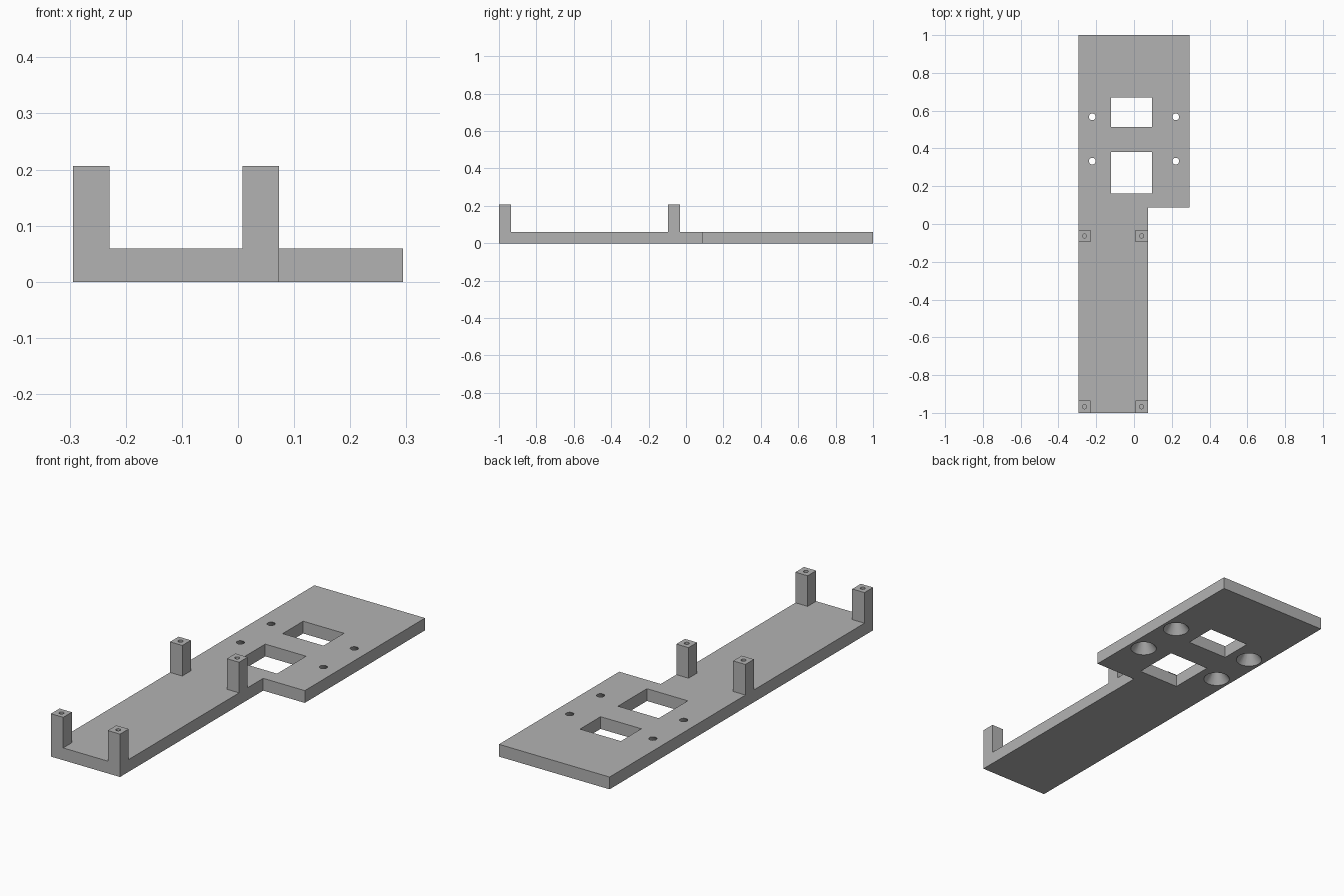
import bpy
import bmesh
from mathutils import Matrix

cube = bpy.data.objects.get("Cube")
if cube:
    bpy.data.objects.remove(cube, do_unlink=True)

gray = bpy.data.materials.new("plain gray")
gray.use_nodes = True
color = (0.45, 0.45, 0.45, 1)
gray.diffuse_color = color
gray.node_tree.nodes["Principled BSDF"].inputs["Base Color"].default_value = color

LEFT, RIGHT, STEP_X, STEP_Y = -0.294, 0.294, 0.073, 0.087
THICK, POST, POST_TOP = 0.059, 0.065, 0.206
EPS = 0.001


def finish(name, bm):
    bmesh.ops.recalc_face_normals(bm, faces=bm.faces)
    mesh = bpy.data.meshes.new(name)
    bm.to_mesh(mesh)
    bm.free()
    obj = bpy.data.objects.new(name, mesh)
    mesh.materials.append(gray)
    bpy.context.collection.objects.link(obj)
    return obj


def prism(name, outline, z0, z1):
    bm = bmesh.new()
    face = bm.faces.new([bm.verts.new((x, y, z0)) for x, y in outline])
    top = bmesh.ops.extrude_face_region(bm, geom=[face])["geom"]
    verts = [v for v in top if isinstance(v, bmesh.types.BMVert)]
    bmesh.ops.translate(bm, verts=verts, vec=(0, 0, z1 - z0))
    return finish(name, bm)


def box(name, x0, x1, y0, y1, z0, z1):
    return prism(name, [(x0, y0), (x1, y0), (x1, y1), (x0, y1)], z0, z1)


def cone(name, x, y, z0, z1, r0, r1, sides=32):
    bm = bmesh.new()
    bmesh.ops.create_cone(bm, cap_ends=True, segments=sides, radius1=r0, radius2=r1,
                          depth=z1 - z0, matrix=Matrix.Translation((x, y, (z0 + z1) / 2)))
    return finish(name, bm)


def cut(target, cutters):
    for cutter in cutters:
        cutter.hide_render = True
        mod = target.modifiers.new("cut", 'BOOLEAN')
        mod.operation, mod.solver, mod.object = 'DIFFERENCE', 'EXACT', cutter
    # Bake the cuts, then drop the cutters
    graph = bpy.context.evaluated_depsgraph_get()
    baked = bpy.data.meshes.new_from_object(target.evaluated_get(graph))
    target.modifiers.clear()
    target.data = baked
    for cutter in cutters:
        bpy.data.objects.remove(cutter, do_unlink=True)
    bpy.ops.object.select_all(action='DESELECT')
    bpy.context.view_layer.objects.active = target
    target.select_set(True)
    bpy.ops.object.shade_smooth_by_angle(angle=0.52)


# L-shaped base plate
plate = prism("base_plate", [(LEFT, -1), (STEP_X, -1), (STEP_X, STEP_Y),
                             (RIGHT, STEP_Y), (RIGHT, 1), (LEFT, 1)], 0, THICK)

# Two rectangular windows, and four screw holes that widen downward
cutters = [box("window_cutter", -0.122, 0.095, y0, y1, -0.1, 0.2)
           for y0, y1 in ((0.161, 0.381), (0.513, 0.669))]
for x in (-0.221, 0.221):
    for y in (0.333, 0.567):
        cutters.append(cone("screw_cutter", x, y, -EPS, THICK + EPS, 0.06, 0.017))
cut(plate, cutters)

# Four standoff posts with pilot holes in their tops
for end, y in (("front", -1), ("middle", -0.096)):
    for side, x in (("right", LEFT), ("left", STEP_X - POST)):
        post = box(f"{end}_{side}_post", x, x + POST, y, y + POST, THICK, POST_TOP)
        cut(post, [cone("pilot_cutter", x + POST / 2, y + POST / 2,
                        POST_TOP - 0.12, POST_TOP + EPS, 0.011, 0.011, 24)])
